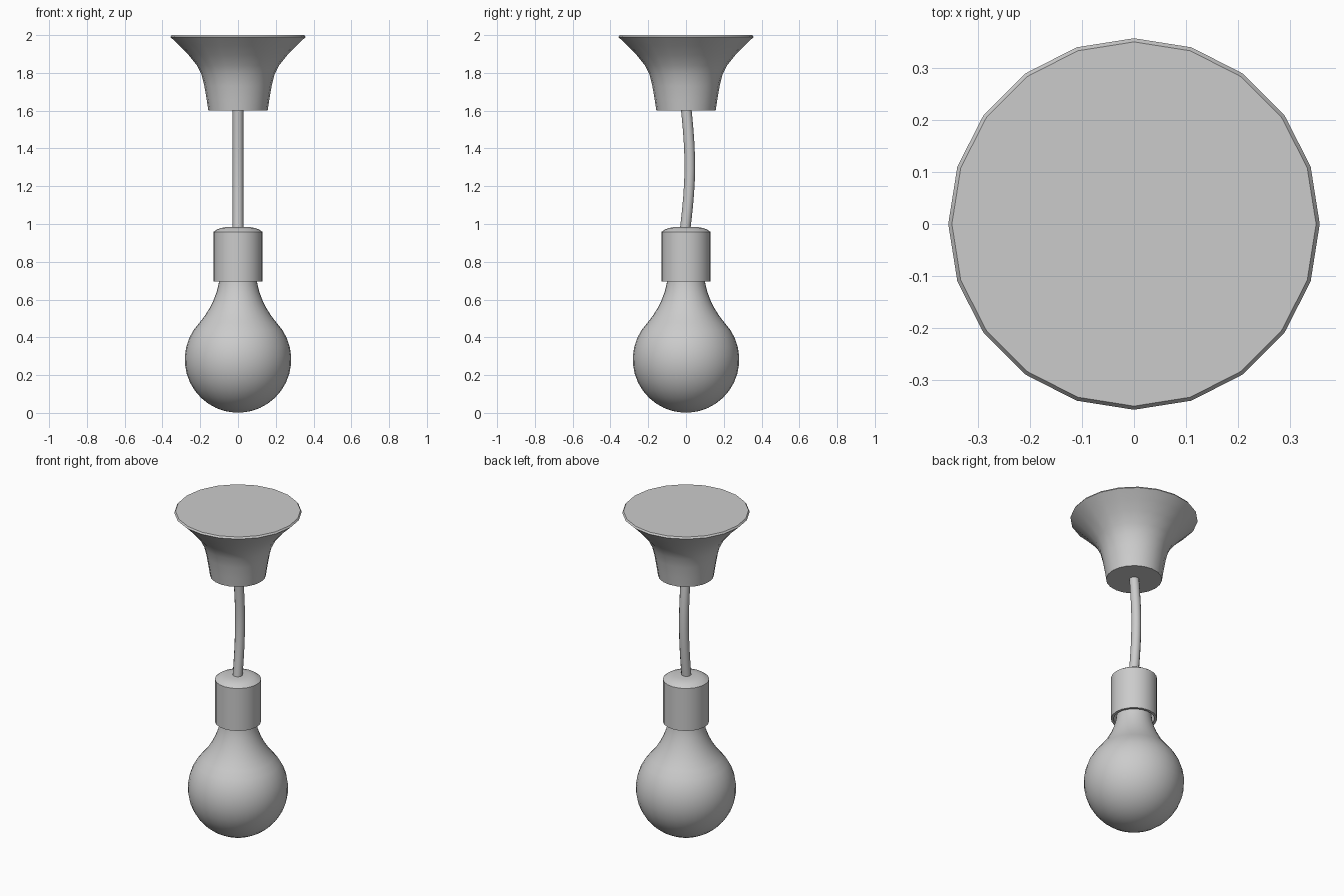
import bpy, bmesh, math
from mathutils import Vector

if "Cube" in bpy.data.objects:
    bpy.data.objects.remove(bpy.data.objects["Cube"])

def finish(name, bm, angle=35):
    bmesh.ops.recalc_face_normals(bm, faces=bm.faces)
    me = bpy.data.meshes.new(name)
    bm.to_mesh(me)
    bm.free()
    ob = bpy.data.objects.new(name, me)
    bpy.context.collection.objects.link(ob)
    bpy.ops.object.select_all(action='DESELECT')
    ob.select_set(True)
    bpy.context.view_layer.objects.active = ob
    bpy.ops.object.shade_smooth_by_angle(angle=math.radians(angle))
    return ob

def loft(name, rings, sides, angle=35, y_offsets=None):
    """Bridge circular rings (radius, z), optionally shifted in y; cap both ends."""
    bm = bmesh.new()
    loops = []
    for i, (r, z) in enumerate(rings):
        dy = y_offsets[i] if y_offsets else 0
        loops.append([bm.verts.new((r * math.cos(math.tau * k / sides),
                                    r * math.sin(math.tau * k / sides) + dy, z))
                      for k in range(sides)])
    for a, b in zip(loops, loops[1:]):
        for k in range(sides):
            n = (k + 1) % sides
            bm.faces.new((a[k], a[n], b[n], b[k]))
    bm.faces.new(loops[0])
    bm.faces.new(loops[-1])
    return finish(name, bm, angle)

# flared ceiling canopy
loft("ceiling_canopy", [(0.157, 1.60), (0.166, 1.66), (0.178, 1.73), (0.193, 1.79),
                        (0.218, 1.84), (0.262, 1.895), (0.31, 1.945),
                        (0.358, 1.99), (0.351, 2.0)], 20)

# gently bowed cord
n = 10
zs = [0.96 + 0.66 * i / n for i in range(n + 1)]
bow = [-0.006 + 0.006 * i / n + 0.023 * math.sin(math.pi * i / n) for i in range(n + 1)]
loft("cord", [(0.028, z) for z in zs], 12, 40, bow)

# lamp holder, hollow from below
loft("lamp_holder", [(0.115, 0.90), (0.115, 0.695), (0.13, 0.695), (0.13, 0.958),
                     (0.113, 0.970), (0.09, 0.979), (0.06, 0.984)], 20, 25)

# light bulb: spherical bowl blending into the neck
R, segs = 0.282, 14
rings = []
for i in range(segs):
    t = math.radians(-86 + i * (130 / (segs - 1)))
    rings.append((R * math.cos(t), 0.283 + R * math.sin(t)))
rings += [(0.175, 0.515), (0.150, 0.555), (0.130, 0.595), (0.113, 0.64),
          (0.103, 0.68), (0.098, 0.72), (0.096, 0.80)]
loft("light_bulb", rings, 32, 40)
